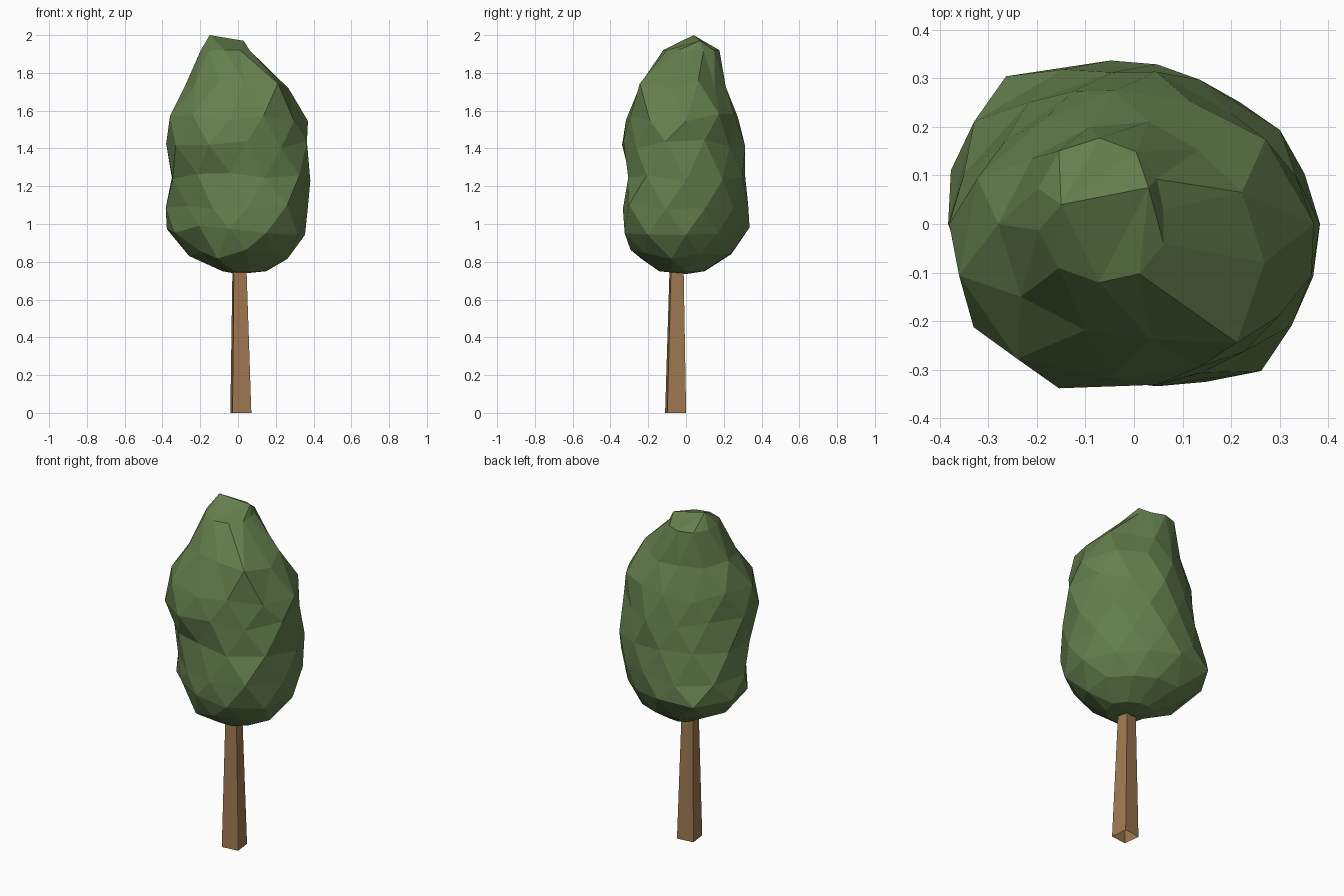
import bpy, bmesh, math, random

if "Cube" in bpy.data.objects:
    bpy.data.objects.remove(bpy.data.objects["Cube"])

random.seed(11)
SIDES = 11


def make_object(name, bm, color):
    bmesh.ops.recalc_face_normals(bm, faces=bm.faces[:])
    mesh = bpy.data.meshes.new(name)
    bm.to_mesh(mesh)
    bm.free()
    mat = bpy.data.materials.new(name + "_color")
    mat.diffuse_color = (*color, 1)
    mat.use_nodes = True
    mat.node_tree.nodes["Principled BSDF"].inputs["Base Color"].default_value = mat.diffuse_color
    mesh.materials.append(mat)
    obj = bpy.data.objects.new(name, mesh)
    bpy.context.collection.objects.link(obj)
    return obj


def radius_at(radii, angle):
    """Smooth periodic interpolation of radii given every 45 degrees."""
    t = (angle / (math.pi / 4)) % 8
    i = int(t)
    f = t - i
    a, b, c, d = (radii[(i + k) % 8] for k in (-1, 0, 1, 2))
    return b + 0.5 * f * (c - a + f * (2*a - 5*b + 4*c - d + f * (3*(b - c) + d - a)))


# Crown: stacked irregular rings (z, centre x, centre y, radii toward E, NE, N, NW, W, SW, S, SE)
rings = [
    (0.75, 0, 0, (.15, .11, .10, .10, .08, .10, .15, .15)),
    (0.84, 0, 0, (.27, .235, .24, .28, .26, .235, .285, .275)),
    (0.965, 0, 0, (.35, .305, .325, .40, .37, .305, .325, .375)),
    (1.09, 0, 0, (.375, .325, .325, .375, .37, .31, .33, .39)),
    (1.25, 0, 0, (.385, .335, .315, .335, .375, .32, .305, .365)),
    (1.42, 0, 0, (.37, .305, .31, .30, .38, .385, .33, .35)),
    (1.56, 0, 0, (.37, .295, .27, .285, .365, .37, .31, .345)),
    (1.74, 0, 0, (.25, .20, .21, .235, .28, .265, .22, .32)),
    (1.92, -.05, .03, (.11, .12, .145, .16, .15, .16, .15, .14)),
]
bm = bmesh.new()
loops = []
for k, (z, cx, cy, radii) in enumerate(rings):
    loop = []
    inner = 0 < k < len(rings) - 1
    for i in range(SIDES):
        a = (i + 0.5 * (k % 2)) * math.tau / SIDES
        r = radius_at(radii, a) * (random.uniform(0.99, 1.035) if inner else 1)
        dz = random.uniform(-0.025, 0.025) if inner else 0
        loop.append(bm.verts.new((cx + r * math.cos(a), cy + r * math.sin(a), z + dz)))
    loops.append(loop)
for k in range(len(loops) - 1):
    lo, hi = loops[k], loops[k + 1]
    for i in range(SIDES):
        j = (i + 1) % SIDES
        if k % 2 == 0:
            bm.faces.new((lo[i], lo[j], hi[i]))
            bm.faces.new((lo[j], hi[j], hi[i]))
        else:
            bm.faces.new((lo[i], hi[j], hi[i]))
            bm.faces.new((lo[i], lo[j], hi[j]))


# Close each end with a fan; the top has a short ridge between two peaks
def cap(loop, left, right):
    ends = [bm.verts.new(left)]
    ends.append(bm.verts.new(right) if right else ends[0])
    for i in range(SIDES):
        a, b = loop[i], loop[(i + 1) % SIDES]
        pa, pb = ends[a.co.x > -0.05], ends[b.co.x > -0.05]
        bm.faces.new((a, b, pb))
        if pa != pb:
            bm.faces.new((a, pb, pa))


cap(loops[0], (0, 0, 0.735), None)
cap(loops[-1], (-0.15, 0.04, 2.0), (0.03, 0.075, 1.97))
make_object("crown", bm, (0.127, 0.212, 0.074))

# Trunk: slightly twisted, tapering square post, open at the foot
bm = bmesh.new()
posts = []
for z, x, y, half in ((0, .015, -.055, .05), (.74, .008, -.05, .034), (1.0, .005, -.048, .029)):
    posts.append([bm.verts.new((x + half * 1.414 * math.cos(a), y + half * 1.414 * math.sin(a), z))
                  for a in (math.pi / 4 + 0.12 + i * math.pi / 2 for i in range(4))])
for lo, hi in zip(posts, posts[1:]):
    for i in range(4):
        j = (i + 1) % 4
        bm.faces.new((lo[i], lo[j], hi[j], hi[i]))
make_object("trunk", bm, (0.345, 0.195, 0.085))
